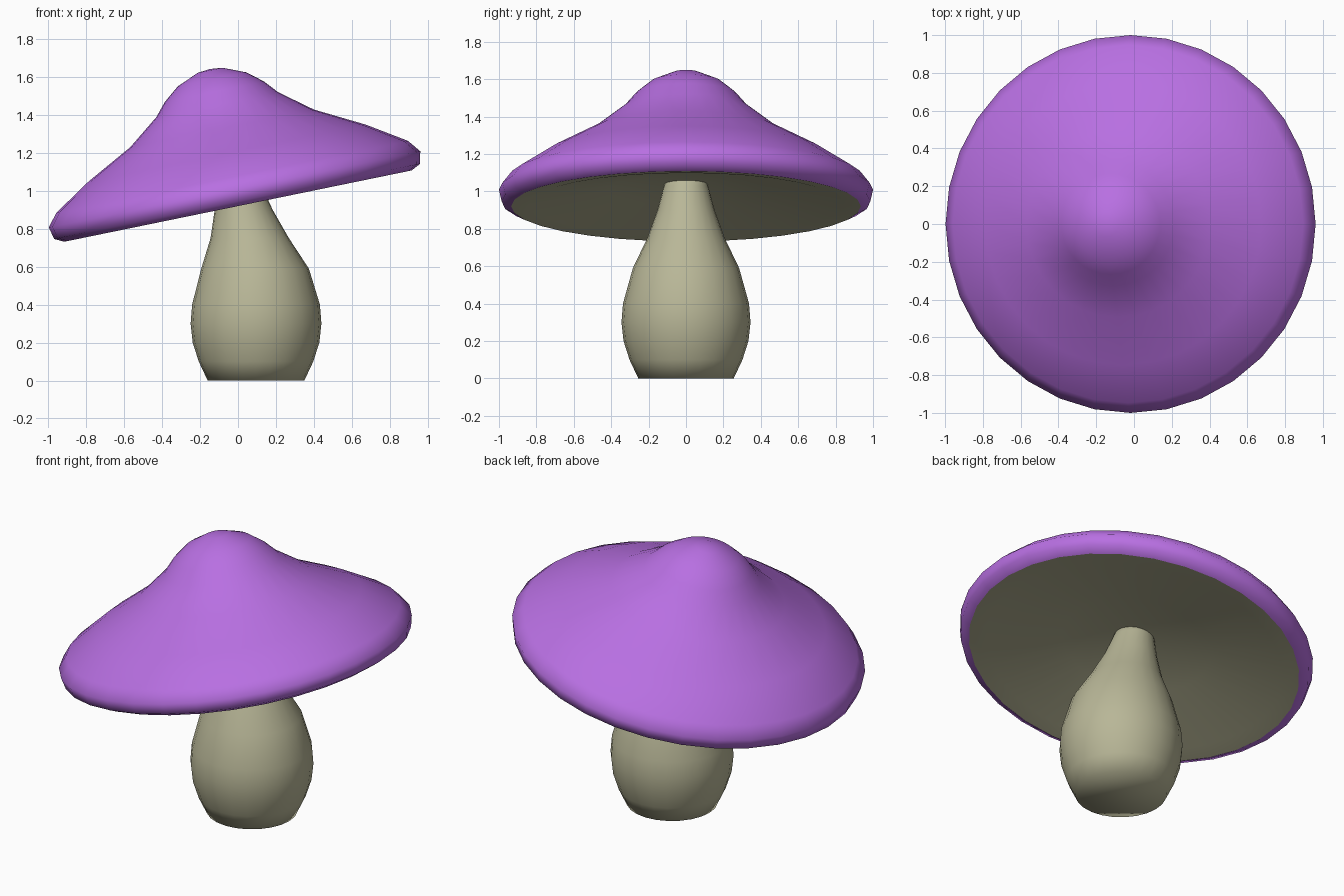
import bpy, bmesh, math
from mathutils import Matrix

if "Cube" in bpy.data.objects:
    bpy.data.objects.remove(bpy.data.objects["Cube"])

def material(name, color):
    m = bpy.data.materials.new(name)
    m.diffuse_color = color
    m.use_nodes = True
    m.node_tree.nodes["Principled BSDF"].inputs["Base Color"].default_value = m.diffuse_color
    return m

purple = material("cap_purple", (0.48, 0.16, 0.76, 1))
cream = material("stem_cream", (0.48, 0.47, 0.31, 1))

def lathe(name, rings, sides, mat, matrix=Matrix(), close_ends=False):
    """Skin circular rings (centre x, radius, z), a zero radius makes a tip."""
    bm = bmesh.new()
    loops = []
    for cx, r, z in rings:
        if r == 0:
            loops.append([bm.verts.new((cx, 0, z))])
        else:
            loops.append([bm.verts.new((cx + r * math.cos(2 * math.pi * i / sides),
                                        r * math.sin(2 * math.pi * i / sides), z))
                          for i in range(sides)])
    for a, b in zip(loops, loops[1:]):
        for i in range(sides):
            j = (i + 1) % sides
            if len(b) == 1:
                bm.faces.new((a[i], a[j], b[0]))
            else:
                bm.faces.new((a[i], a[j], b[j], b[i]))
    if close_ends:
        bm.faces.new(loops[0][::-1])
        bm.faces.new(loops[-1])
    bm.transform(matrix)
    mesh = bpy.data.meshes.new(name)
    bm.to_mesh(mesh)
    bm.free()
    mesh.materials.append(mat)
    ob = bpy.data.objects.new(name, mesh)
    bpy.context.collection.objects.link(ob)
    mesh.shade_smooth()
    return ob

# Stem: bulbous below, leaning towards the cap centre above
lathe("stem", [(0.095, 0.255, 0), (0.095, 0.302, 0.1), (0.095, 0.334, 0.2),
               (0.095, 0.345, 0.3), (0.095, 0.337, 0.4), (0.09, 0.284, 0.59),
               (0.062, 0.207, 0.75), (0.03, 0.153, 0.9), (0.005, 0.118, 1.03),
               (0.0, 0.1, 1.09)], 24, cream, close_ends=True)

# Cap: tilted bell with a rolled rim
tilt = Matrix.Translation((0, 0, 0.92)) @ Matrix.Rotation(math.radians(-11.6), 4, 'Y')
cap_profile = [(0.935, 0), (0.985, 0.025), (1.0, 0.09), (0.947, 0.157),
               (0.747, 0.285), (0.495, 0.418), (0.328, 0.546), (0.267, 0.616),
               (0.185, 0.682), (0.067, 0.731), (0, 0.738)]
lathe("cap", [(0, r, z) for r, z in cap_profile], 32, purple, tilt)

# Underside: shallow hollow inside the rim
under_profile = [(0.935, 0), (0.84, 0.01), (0.42, 0.09), (0, 0.125)]
under = lathe("cap_underside", [(0, r, z) for r, z in under_profile], 32, cream, tilt)
under.data.flip_normals()
